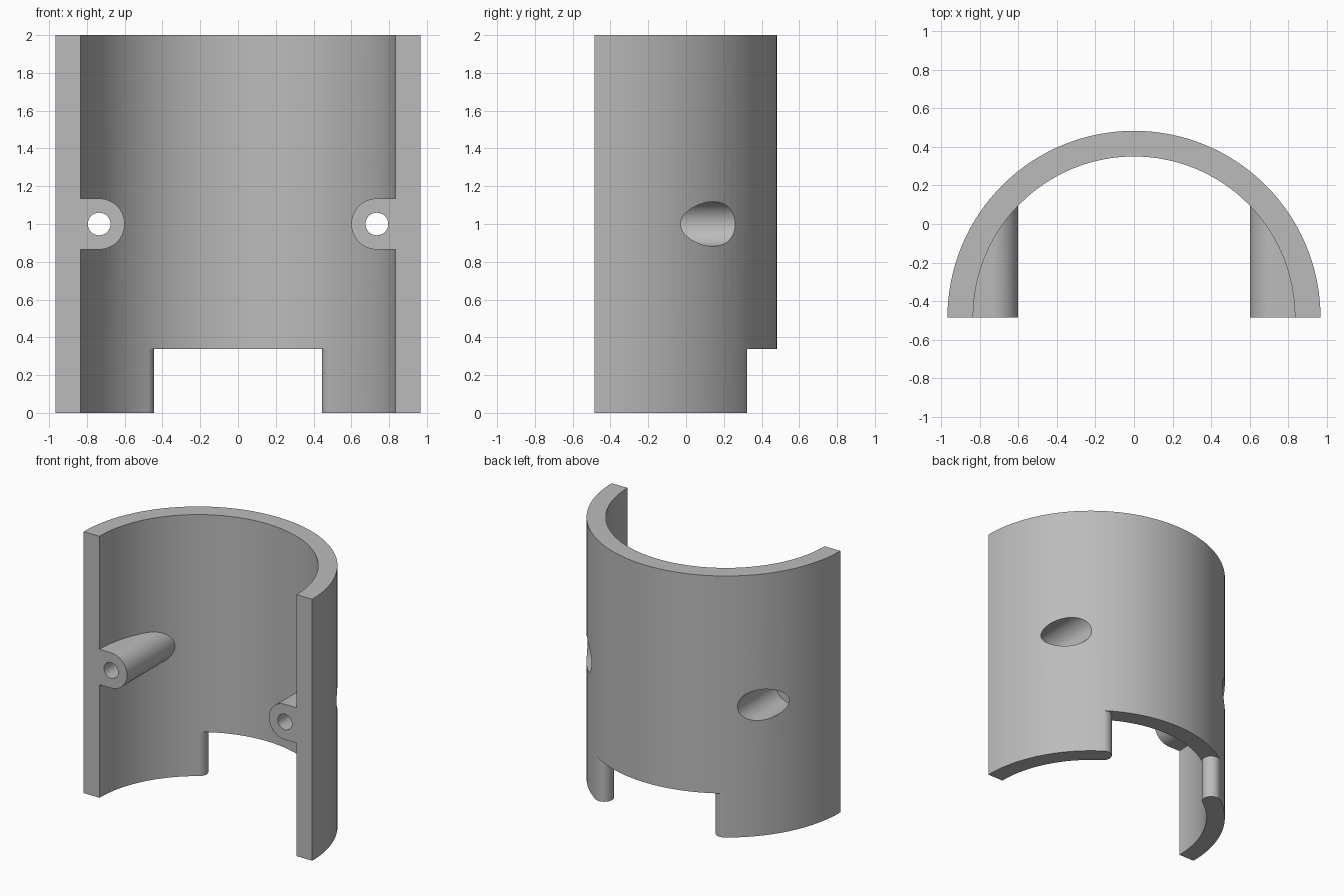
import bpy, bmesh
from math import sin, cos, pi, asin
from mathutils import Vector

if "Cube" in bpy.data.objects:
    bpy.data.objects.remove(bpy.data.objects["Cube"], do_unlink=True)

OUTER, INNER, HEIGHT = 0.967, 0.834, 2.0
AXIS_Y = -0.484                      # cylinder axis, also the plane of the cut ends
MID, HALF = (OUTER + INNER) / 2, (OUTER - INNER) / 2
NOTCH_X, NOTCH_TOP = 0.445, 0.337
BOSS_X, BOSS_Z, BOSS_R = 0.735, 1.0, 0.135

grey = bpy.data.materials.new("plain grey")
grey.use_nodes = True
grey.diffuse_color = (0.5, 0.5, 0.5, 1)
grey.node_tree.nodes["Principled BSDF"].inputs["Base Color"].default_value = (0.5, 0.5, 0.5, 1)


def arc(cx, cy, r, start, end, n):
    return [(cx + r * cos(start + (end - start) * i / n),
             cy + r * sin(start + (end - start) * i / n)) for i in range(n + 1)]


def circle(cx, cy, r, n):
    return arc(cx, cy, r, 0, 2 * pi, n)[:-1]


def prism(name, outline, lo, hi, along="z"):
    """Extrude a flat outline along z (outline in x, y) or y (outline in x, z)."""
    def place(a, b, d):
        return (a, b, d) if along == "z" else (a, d, b)
    bm = bmesh.new()
    face = bm.faces.new([bm.verts.new(place(a, b, lo)) for a, b in outline])
    ext = bmesh.ops.extrude_face_region(bm, geom=[face])
    verts = [v for v in ext["geom"] if isinstance(v, bmesh.types.BMVert)]
    bmesh.ops.translate(bm, verts=verts, vec=Vector(place(0, 0, hi - lo)))
    bmesh.ops.recalc_face_normals(bm, faces=bm.faces)
    mesh = bpy.data.meshes.new(name)
    bm.to_mesh(mesh)
    bm.free()
    mesh.materials.append(grey)
    ob = bpy.data.objects.new(name, mesh)
    bpy.context.collection.objects.link(ob)
    return ob


def cut(target, cutter):
    """Subtract the cutter from the target, then discard the cutter."""
    mod = target.modifiers.new("cut", "BOOLEAN")
    mod.operation, mod.solver, mod.object = "DIFFERENCE", "EXACT", cutter
    bpy.context.view_layer.objects.active = target
    bpy.ops.object.modifier_apply(modifier=mod.name)
    bpy.data.objects.remove(cutter, do_unlink=True)


# Solid blank and bore; the screw bosses are the parts the bore leaves standing
shell = prism("half_round_shell", circle(0, AXIS_Y, OUTER, 128), 0, HEIGHT)
bore = prism("bore_cutter", circle(0, AXIS_Y, INNER, 128), -0.1, HEIGHT + 0.1)
for side in (-1, 1):
    nose = arc(BOSS_X, BOSS_Z, BOSS_R, pi / 2, 3 * pi / 2, 32)
    slot = [(1.2, BOSS_Z + BOSS_R)] + nose + [(1.2, BOSS_Z - BOSS_R)]
    cut(bore, prism("boss_keeper", [(side * x, z) for x, z in slot], -2, 0.6, "y"))
cut(shell, bore)

# Remove the front half
cut(shell, prism("front_cutter", [(-2, -2), (2, -2), (2, AXIS_Y), (-2, AXIS_Y)], -0.2, HEIGHT + 0.2))

# Notch at the lower back, leaving fully rounded wall ends
turn = asin((NOTCH_X + HALF) / MID)
a = pi / 2 - turn
ends = [(r * cos(a), AXIS_Y + r * sin(a)) for r in (0.7, 1.2)]
round_end = arc(MID * cos(a), AXIS_Y + MID * sin(a), HALF, a + pi, a, 24)
right_edge = [ends[0]] + round_end + [ends[1]]
outline = right_edge + [(-x, y) for x, y in reversed(right_edge)]
cut(shell, prism("notch_cutter", outline, -0.1, NOTCH_TOP))

# Screw holes with wide recesses from the outside
for side in (-1, 1):
    cut(shell, prism("screw_hole", circle(side * BOSS_X, BOSS_Z, 0.06, 32), -1, 0.8, "y"))
    cut(shell, prism("head_recess", circle(side * BOSS_X, BOSS_Z, 0.118, 48), -0.2, 0.8, "y"))

bpy.ops.object.select_all(action="DESELECT")
shell.select_set(True)
bpy.context.view_layer.objects.active = shell
bpy.ops.object.shade_smooth_by_angle(angle=pi / 6)
